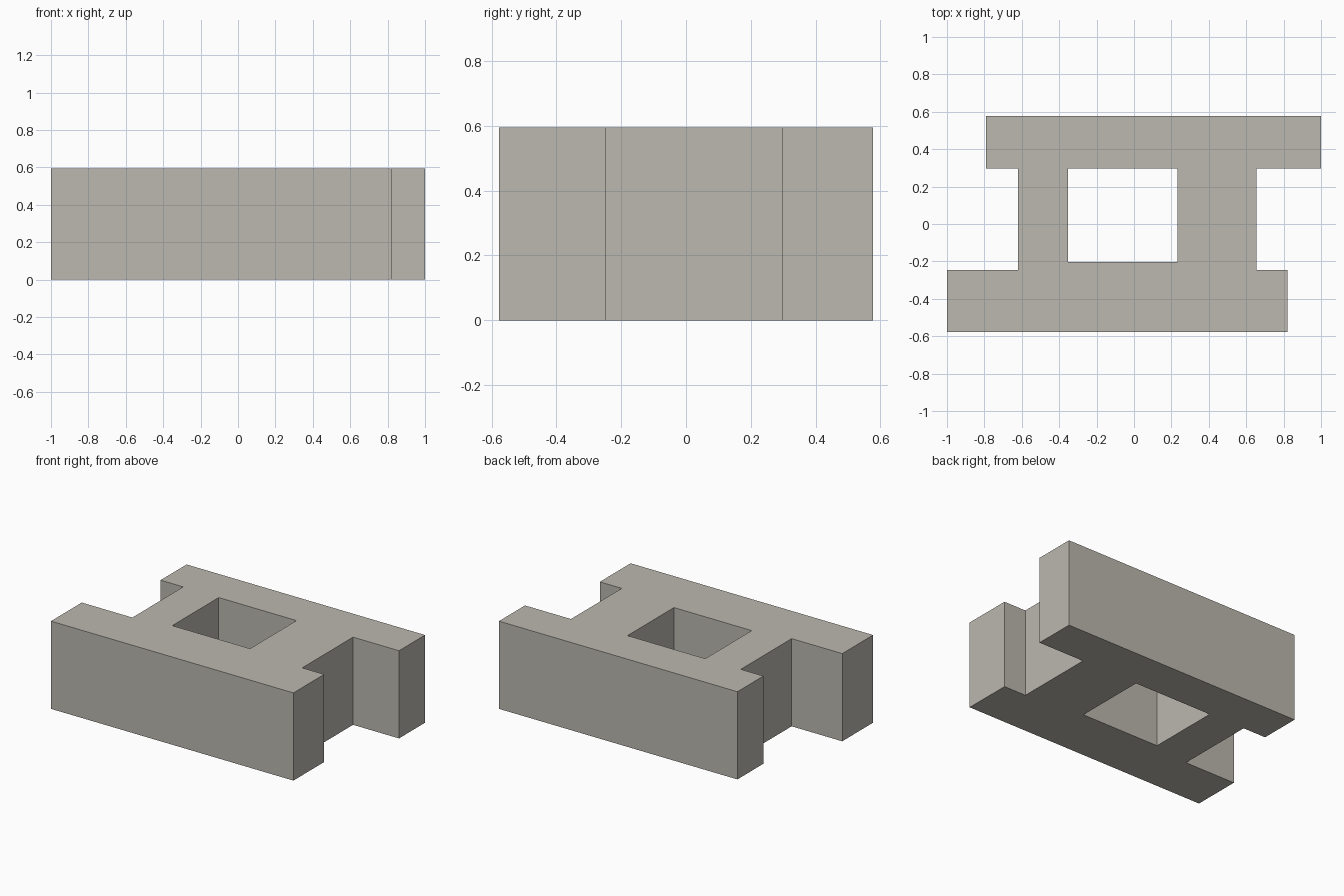
import bpy, bmesh
from mathutils import Vector

if "Cube" in bpy.data.objects:
    bpy.data.objects.remove(bpy.data.objects["Cube"])

HEIGHT = 0.595

# Plan outline: two offset bars joined by two webs, with a rectangular opening
outline = [(-1, -0.577), (0.82, -0.577), (0.82, -0.247), (0.655, -0.247),
           (0.655, 0.298), (1, 0.298), (1, 0.577), (-0.79, 0.577),
           (-0.79, 0.298), (-0.62, 0.298), (-0.62, -0.247), (-1, -0.247)]
opening = [(-0.352, -0.202), (0.232, -0.202), (0.232, 0.296), (-0.352, 0.296)]


def add_loop(bm, points):
    verts = [bm.verts.new((x, y, 0)) for x, y in points]
    return [bm.edges.new((v, verts[(i + 1) % len(verts)])) for i, v in enumerate(verts)]


# Fill the plan between the two loops, then extrude it upward
bm = bmesh.new()
edges = add_loop(bm, outline) + add_loop(bm, opening)
bmesh.ops.triangle_fill(bm, edges=edges, use_beauty=True, use_dissolve=False)
top = bmesh.ops.extrude_face_region(bm, geom=bm.faces[:], use_keep_orig=True)["geom"]
bmesh.ops.translate(bm, vec=Vector((0, 0, HEIGHT)),
                    verts=[g for g in top if isinstance(g, bmesh.types.BMVert)])
bmesh.ops.recalc_face_normals(bm, faces=bm.faces[:])

mesh = bpy.data.meshes.new("block")
bm.to_mesh(mesh)
bm.free()

# Warm grey stone
stone = bpy.data.materials.new("warm grey")
stone.diffuse_color = (0.50, 0.48, 0.43, 1)
stone.use_nodes = True
stone.node_tree.nodes["Principled BSDF"].inputs["Base Color"].default_value = stone.diffuse_color
mesh.materials.append(stone)

block = bpy.data.objects.new("block", mesh)
bpy.context.collection.objects.link(block)
